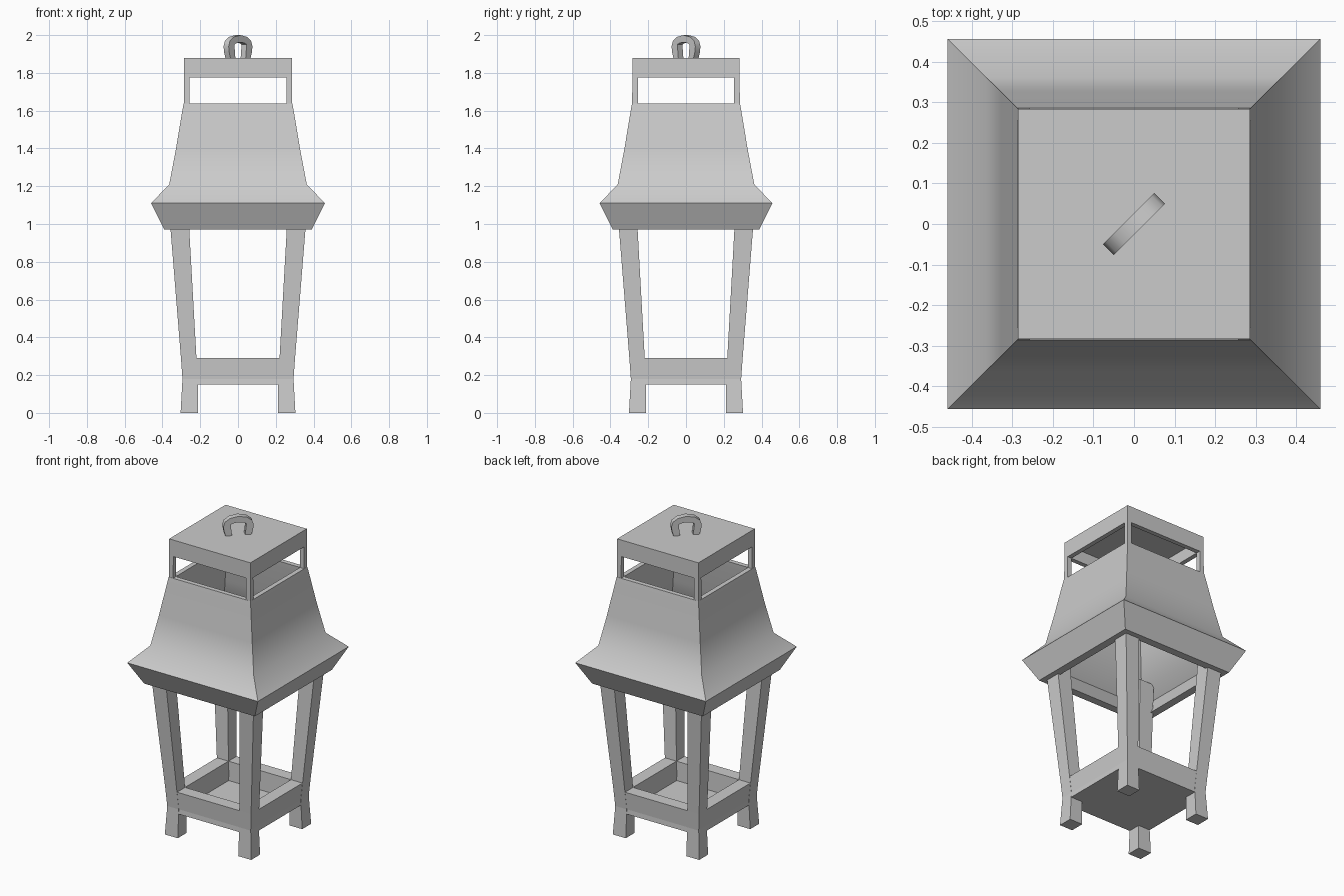
import bpy, bmesh, math

if "Cube" in bpy.data.objects:
    bpy.data.objects.remove(bpy.data.objects["Cube"])


def add_mesh(name, bm, smooth=None):
    bmesh.ops.recalc_face_normals(bm, faces=bm.faces[:])
    me = bpy.data.meshes.new(name)
    bm.to_mesh(me)
    bm.free()
    ob = bpy.data.objects.new(name, me)
    bpy.context.collection.objects.link(ob)
    if smooth:
        bpy.ops.object.select_all(action='DESELECT')
        ob.select_set(True)
        bpy.context.view_layer.objects.active = ob
        bpy.ops.object.shade_smooth_by_angle(angle=math.radians(smooth))
    return ob


def loft(name, rings, closed=False, smooth=None):
    """Join square rings given as (low, high, z), capped or closed on itself."""
    bm = bmesh.new()
    loops = [[bm.verts.new((x, y * 0.993, z))
              for x, y in ((a, a), (b, a), (b, b), (a, b))] for a, b, z in rings]
    pairs = list(zip(loops, loops[1:]))
    if closed:
        pairs.append((loops[-1], loops[0]))
    else:
        bm.faces.new(loops[0])
        bm.faces.new(loops[-1])
    for p, q in pairs:
        for i in range(4):
            j = (i + 1) % 4
            bm.faces.new((p[i], p[j], q[j], q[i]))
    return add_mesh(name, bm, smooth)


def centred(profile):
    return [(-r, r, z) for r, z in profile]


def mirror_xy(ob):
    m = ob.modifiers.new("Mirror", 'MIRROR')
    m.use_axis = (True, True, False)


# Four splayed corner legs, running up inside the roof
mirror_xy(loft("legs", [(0.213, 0.304, 0), (0.213, 0.294, 0.18),
                        (0.22, 0.302, 0.29), (0.258, 0.357, 0.97),
                        (0.268, 0.373, 1.17)]))

# Base tray: flush rails around a sunken floor
loft("base_tray", centred([(0.295, 0.15), (0.293, 0.18), (0.301, 0.29),
                           (0.22, 0.29), (0.215, 0.17)]))

# Hollow roof with flared eave
loft("roof", centred([(0.39, 0.97), (0.46, 1.11), (0.364, 1.21), (0.328, 1.40),
                      (0.293, 1.61), (0.288, 1.637), (0.258, 1.637),
                      (0.262, 1.60), (0.298, 1.39), (0.332, 1.20),
                      (0.41, 1.10), (0.34, 0.97)]), closed=True, smooth=40)

# Thin posts around the vent openings
mirror_xy(loft("vent_posts", [(0.257, 0.287, 1.63), (0.257, 0.286, 1.78)]))

# Hollow cap
loft("cap", centred([(0.257, 1.85), (0.257, 1.775), (0.286, 1.775), (0.286, 1.88)]))

# Hanging loop: arched outline set on the diagonal
half = [(0.038, 1.87, 0.073, 1.87), (0.042, 1.91, 0.085, 1.91),
        (0.046, 1.95, 0.089, 1.94), (0.036, 1.956, 0.08, 1.968),
        (0.018, 1.96, 0.05, 1.99)]
arc = half + [(0, 1.961, 0, 2.0)] + [(-a, z, -b, w) for a, z, b, w in reversed(half)]
bm = bmesh.new()
sections = []
d = math.sqrt(0.5)
for a, z, b, w in arc:
    sections.append([bm.verts.new((d * (s - t), d * (s + t), h))
                     for s, h, t in ((a, z, -0.019), (b, w, -0.019),
                                     (b, w, 0.019), (a, z, 0.019))])
for p, q in zip(sections, sections[1:]):
    for i in range(4):
        j = (i + 1) % 4
        bm.faces.new((p[i], p[j], q[j], q[i]))
bm.faces.new(sections[0])
bm.faces.new(sections[-1])
add_mesh("hanging_loop", bm, smooth=40)
